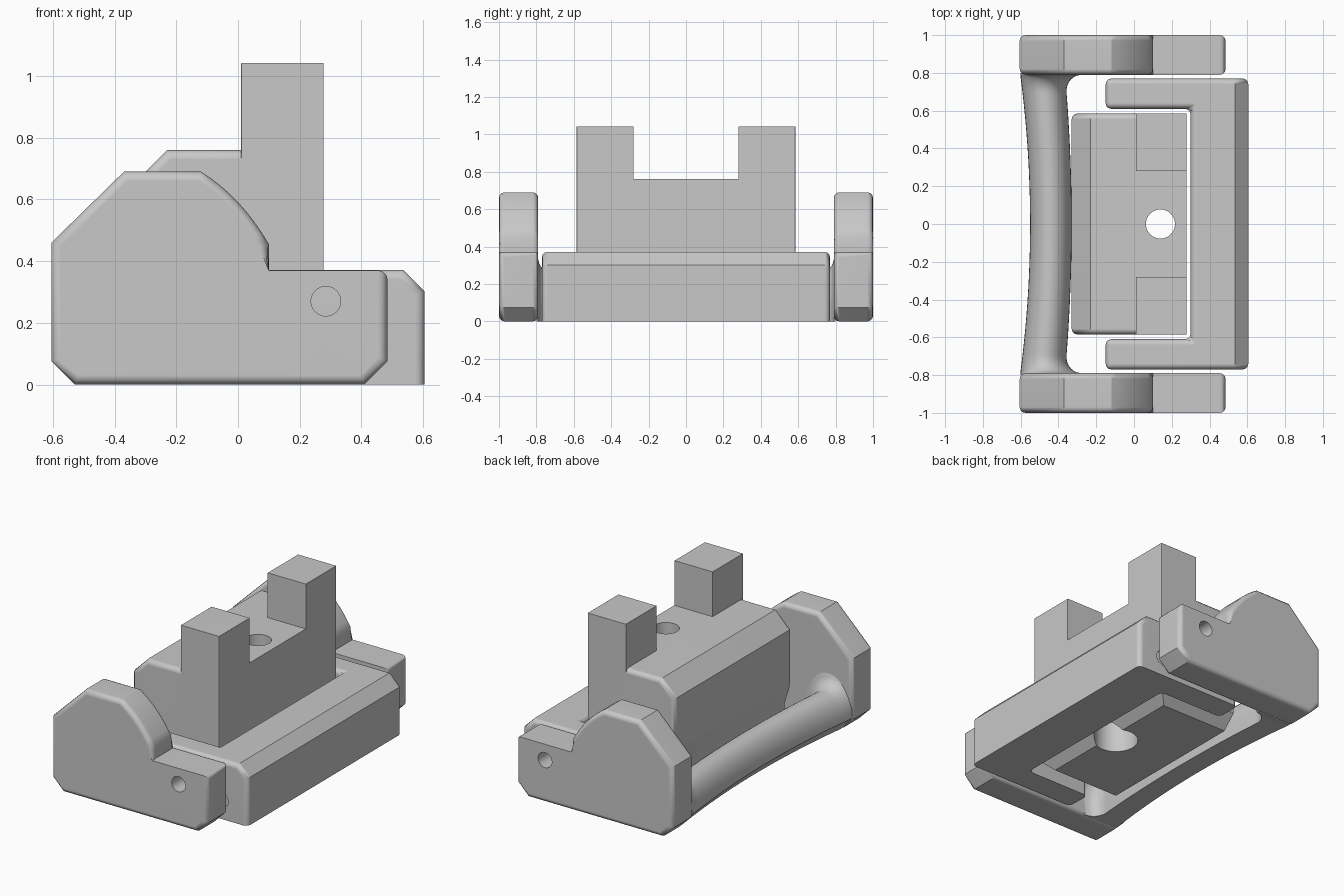
import bpy, bmesh, math
from mathutils import Vector

if "Cube" in bpy.data.objects:
    bpy.data.objects.remove(bpy.data.objects["Cube"], do_unlink=True)

grey = bpy.data.materials.new("plain grey")
grey.use_nodes = True
grey.diffuse_color = (0.58, 0.58, 0.58, 1)
grey.node_tree.nodes["Principled BSDF"].inputs["Base Color"].default_value = (0.58, 0.58, 0.58, 1)


def finish(bm, name):
    bmesh.ops.recalc_face_normals(bm, faces=bm.faces)
    mesh = bpy.data.meshes.new(name)
    bm.to_mesh(mesh)
    bm.free()
    mesh.materials.append(grey)
    obj = bpy.data.objects.new(name, mesh)
    bpy.context.collection.objects.link(obj)
    return obj


def activate(obj):
    bpy.ops.object.select_all(action='DESELECT')
    obj.select_set(True)
    bpy.context.view_layer.objects.active = obj


def smooth(obj):
    """Smooth shading that leaves sharp edges and large flat faces alone."""
    activate(obj)
    bpy.ops.object.shade_smooth_by_angle(angle=math.radians(32))
    mod = obj.modifiers.new("flat faces", 'WEIGHTED_NORMAL')
    mod.keep_sharp = True


def prism(points, start, end, axis):
    """Extrude an outline along y (outline in xz) or z (outline in xy)."""
    bm = bmesh.new()
    place = (lambda a, b: (a, start, b)) if axis == 'Y' else (lambda a, b: (a, b, start))
    face = bm.faces.new([bm.verts.new(place(a, b)) for a, b in points])
    new = bmesh.ops.extrude_face_region(bm, geom=[face])["geom"]
    step = Vector((0, end - start, 0) if axis == 'Y' else (0, 0, end - start))
    bmesh.ops.translate(bm, vec=step, verts=[v for v in new if isinstance(v, bmesh.types.BMVert)])
    bmesh.ops.recalc_face_normals(bm, faces=bm.faces)
    return bm


def round_edges(bm, width, segments, rule):
    """Bevel the sharp edges whose midpoint passes the rule."""
    edges = [e for e in bm.edges if e.calc_face_angle(0) > 0.4
             and rule((e.verts[0].co + e.verts[1].co) / 2)]
    bmesh.ops.bevel(bm, geom=edges, offset=width, segments=segments,
                    profile=0.5, affect='EDGES', clamp_overlap=True)


def cylinder(x, y, z, radius, length, along_y=False):
    bm = bmesh.new()
    bmesh.ops.create_cone(bm, cap_ends=True, segments=40, radius1=radius, radius2=radius,
                          depth=length)
    if along_y:
        for v in bm.verts:
            v.co = (v.co.x, v.co.z, -v.co.y)
    bmesh.ops.translate(bm, vec=(x, y, z), verts=bm.verts)
    return finish(bm, "cutter")


def cut(obj, cutter):
    activate(obj)
    mod = obj.modifiers.new("cut", 'BOOLEAN')
    mod.operation = 'DIFFERENCE'
    mod.solver = 'EXACT'
    mod.object = cutter
    bpy.ops.object.modifier_apply(modifier=mod.name)
    bpy.data.objects.remove(cutter, do_unlink=True)


# Lever side plates with a cam-shaped top and a hinge hole
arc = []
for i in range(9):
    t = i / 8
    arc.append((0.10 * (1 - t) ** 2 + 0.02 * t * (1 - t) - 0.12 * t * t,
                0.455 * (1 - t) ** 2 + 1.22 * t * (1 - t) + 0.69 * t * t))
plate_outline = [(-0.605, 0.075), (-0.53, 0), (0.41, 0), (0.485, 0.075), (0.485, 0.37),
                 (0.10, 0.37)] + arc + [(-0.37, 0.69), (-0.605, 0.46)]
for side, label in ((-1, "right"), (1, "left")):
    lo, hi = sorted((side * 0.79, side))
    bm = prism(plate_outline, lo, hi, 'Y')
    round_edges(bm, 0.03, 3, lambda m: (abs(abs(m.y) - 0.895) > 0.05 and abs(m.z - 0.37) > 0.01)
                or (m.x > 0.4 and m.z > 0.3))
    plate = finish(bm, "lever_plate_" + label)
    cut(plate, cylinder(0.285, side * 0.9, 0.27, 0.048, 0.4, True))
    smooth(plate)

# Lever grip bar, bowed inward and flared where it meets the plates
bm = bmesh.new()
rings = []
for i in range(65):
    y = 0.8 * math.sin(math.pi * (i / 64 - 0.5))
    u = min(abs(y) / 0.79, 1)
    t = max(0, (u - 0.88) / 0.12)
    flare = 1 - math.sqrt(max(0, 1 - t * t))
    back = -0.55 - 0.052 * u * u
    inner = -0.33 - 0.035 * u * u + 0.09 * flare
    centre, half = (back + inner) / 2, (inner - back) / 2
    crown = 0.17 + 0.08 * flare
    section = [(inner - 0.01, 0)]
    for j in range(19):
        a = math.pi * j / 18
        section.append((centre + half * math.cos(a), 0.085 + crown * math.sin(a)))
    section.append((back + 0.075, 0))
    rings.append([bm.verts.new((x, y, z)) for x, z in section])
count = len(rings[0])
for r1, r2 in zip(rings, rings[1:]):
    for j in range(count):
        k = (j + 1) % count
        bm.faces.new((r1[j], r1[k], r2[k], r2[j]))
bm.faces.new(rings[0])
bm.faces.new(rings[-1])
smooth(finish(bm, "lever_grip_bar"))

# U-shaped base with a sloped outer top edge and a small dimple in each side
half_outline = [(0.605, 0.77), (-0.15, 0.77), (-0.15, 0.61), (0.30, 0.61)]
outline = half_outline + [(x, -y) for x, y in reversed(half_outline)]
bm = prism(outline, 0, 0.372, 'Z')
round_edges(bm, 0.07, 1, lambda m: m.x > 0.59 and m.z > 0.36)
round_edges(bm, 0.03, 3, lambda m: m.z > 0.01 and not (abs(m.y) < 0.1 and m.x > 0.5))
base = finish(bm, "base_frame")
for side in (-1, 1):
    cut(base, cylinder(0.42, side * 0.79, 0.12, 0.05, 0.1, True))
smooth(base)

# Clamp body with a sloped back edge and an undercut beside the grip bar
bm = prism([(-0.28, 0), (0.06, 0), (0.06, 0.76), (-0.23, 0.76), (-0.33, 0.66),
            (-0.33, 0.33), (-0.28, 0.18)], -0.585, 0.585, 'Y')
round_edges(bm, 0.085, 1, lambda m: abs(m.y) > 0.58 and m.z < 0.01)
round_edges(bm, 0.03, 3, lambda m: abs(m.y) > 0.58 and m.x < 0 and m.z > 0.4)
body = finish(bm, "clamp_body")

# Upright wall, notched in the middle to leave two posts
bm = prism([(0.01, 0), (0.19, 0), (0.278, 0.088), (0.278, 1.043), (0.01, 1.043)],
           -0.585, 0.585, 'Y')
round_edges(bm, 0.085, 1, lambda m: abs(m.y) > 0.58 and m.z < 0.01)
round_edges(bm, 0.04, 4, lambda m: m.z > 0.25)
posts = finish(bm, "clamp_posts")
notch = prism([(-0.2, 0.76), (0.5, 0.76), (0.5, 1.3), (-0.2, 1.3)], -0.28, 0.28, 'Y')
cut(posts, finish(notch, "cutter"))

# Screw hole with a wider bore underneath
for part in (body, posts):
    cut(part, cylinder(0.14, 0, 0.5, 0.077, 1.2))
    cut(part, cylinder(0.14, 0, 0.1, 0.13, 0.5))
    smooth(part)
